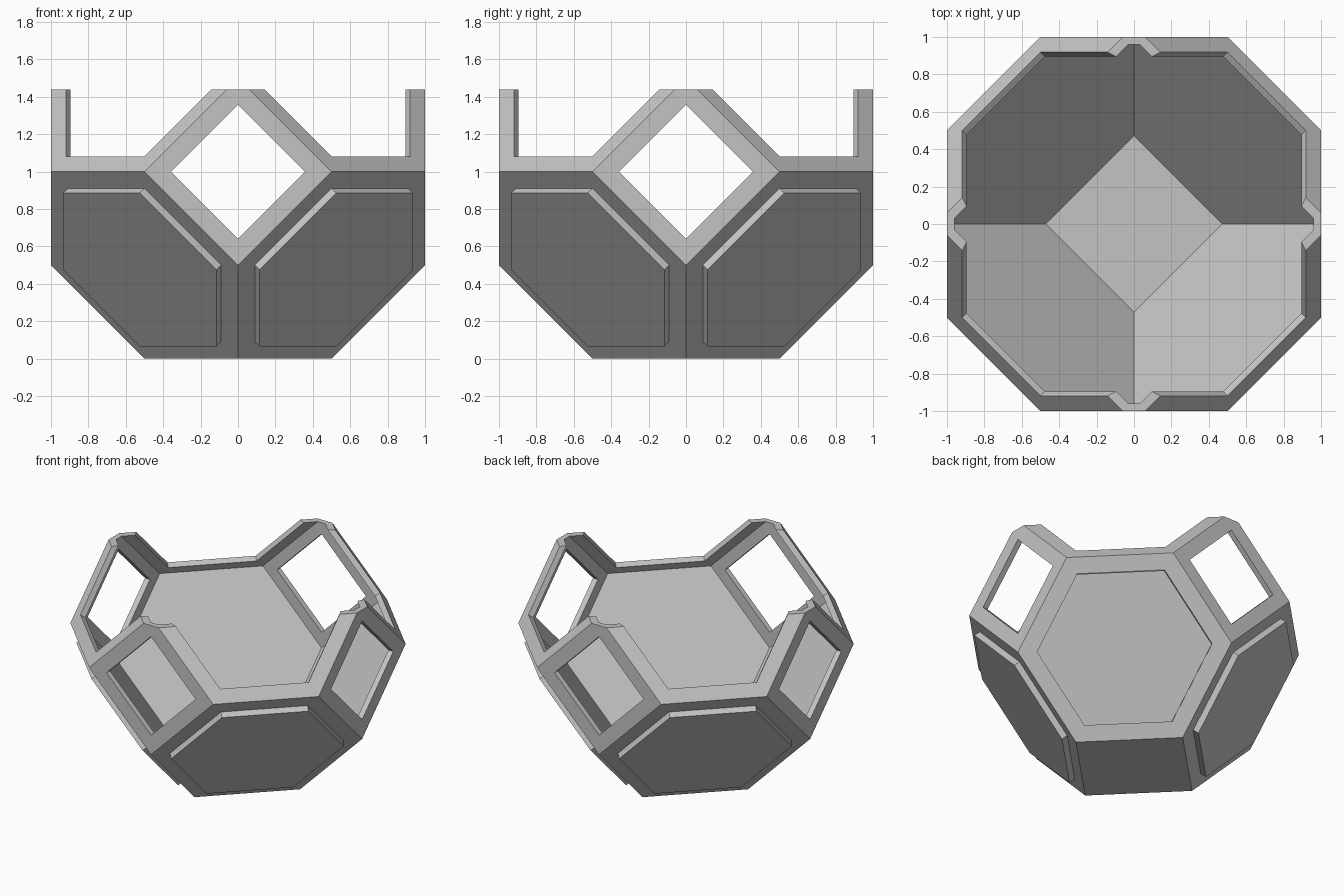
import bpy
import bmesh
from itertools import permutations, product
from mathutils import Vector

FRAME = 0.1        # width of the frames around the openings
WALL = 0.04        # shell thickness
RIM = 1.44         # height of the flat cut on top
LIFT = Vector((0, 0, 1))

old = bpy.data.objects.get("Cube")
if old:
    bpy.data.objects.remove(old, do_unlink=True)

grey = bpy.data.materials.new("plain grey")
grey.use_nodes = True
colour = (0.55, 0.55, 0.55, 1)
grey.diffuse_color = colour
grey.node_tree.nodes["Principled BSDF"].inputs["Base Color"].default_value = colour


def make_object(name, bm):
    bmesh.ops.recalc_face_normals(bm, faces=bm.faces[:])
    mesh = bpy.data.meshes.new(name)
    bm.to_mesh(mesh)
    bm.free()
    mesh.materials.append(grey)
    obj = bpy.data.objects.new(name, mesh)
    bpy.context.collection.objects.link(obj)
    return obj


# Truncated octahedron, centred on the origin while building
points = {tuple(s * c for s, c in zip(signs, perm))
          for perm in permutations((0, 0.5, 1))
          for signs in product((1, -1), repeat=3)}
bm = bmesh.new()
for p in sorted({tuple(c + 0.0 for c in p) for p in points}):
    bm.verts.new(p)
bmesh.ops.convex_hull(bm, input=bm.verts[:])
bmesh.ops.dissolve_limit(bm, angle_limit=0.01, verts=bm.verts[:], edges=bm.edges[:])
bmesh.ops.recalc_face_normals(bm, faces=bm.faces[:])
bm.normal_update()

# Lower hexagons carry raised panels
panel_faces = [([v.co.copy() for v in f.verts], f.normal.copy())
               for f in bm.faces if -0.9 < f.normal.z < -0.1]

# Side squares and upper hexagons become framed openings
windows = [f for f in bm.faces if -0.1 < f.normal.z < 0.9]
bmesh.ops.inset_individual(bm, faces=windows, thickness=FRAME, use_even_offset=True)
hole_normal = {v: f.normal.copy() for f in windows for v in f.verts}
bmesh.ops.delete(bm, geom=windows, context='FACES_ONLY')

# Inner skin, parallel to the outer one, joined at the openings
border = [e for e in bm.edges if e.is_boundary]
outer = bm.verts[:]
copy = bmesh.ops.duplicate(bm, geom=bm.verts[:] + bm.edges[:] + bm.faces[:])
twin = copy["vert_map"]
inner_half = 0.5 - WALL * (3 ** 0.5 - 1)
for v in outer:
    if v in hole_normal:
        twin[v].co = v.co - hole_normal[v] * WALL
    else:
        for i, c in enumerate(v.co):
            size = 1 - WALL if abs(c) > 0.9 else inner_half if abs(c) > 0.1 else 0
            twin[v].co[i] = size if c > 0 else -size
for e in border:
    a, b = e.verts
    bm.faces.new((a, b, twin[b], twin[a]))
bmesh.ops.recalc_face_normals(bm, faces=bm.faces[:])

# Cut the top off flat and cap the wall ends
bmesh.ops.translate(bm, verts=bm.verts[:], vec=LIFT)
cut = bmesh.ops.bisect_plane(bm, geom=bm.verts[:] + bm.edges[:] + bm.faces[:],
                             plane_co=(0, 0, RIM), plane_no=(0, 0, 1), clear_outer=True)
rim_edges = [g for g in cut["geom_cut"] if isinstance(g, bmesh.types.BMEdge)]
bmesh.ops.edgeloop_fill(bm, edges=rim_edges)
make_object("framed_shell", bm)

# Raised hexagonal panels
for ring, normal in panel_faces:
    centre = sum(ring, Vector()) / len(ring)
    bm = bmesh.new()
    base = [bm.verts.new(centre + (p - centre) * 0.82 - normal * 0.01 + LIFT) for p in ring]
    face = bm.faces.new(base)
    top = bmesh.ops.extrude_face_region(bm, geom=[face], use_keep_orig=True)
    bmesh.ops.translate(bm, vec=normal * 0.053,
                        verts=[g for g in top["geom"] if isinstance(g, bmesh.types.BMVert)])
    side = ("back" if normal.y > 0 else "front") + ("_left" if normal.x > 0 else "_right")
    make_object(side + "_panel", bm)
